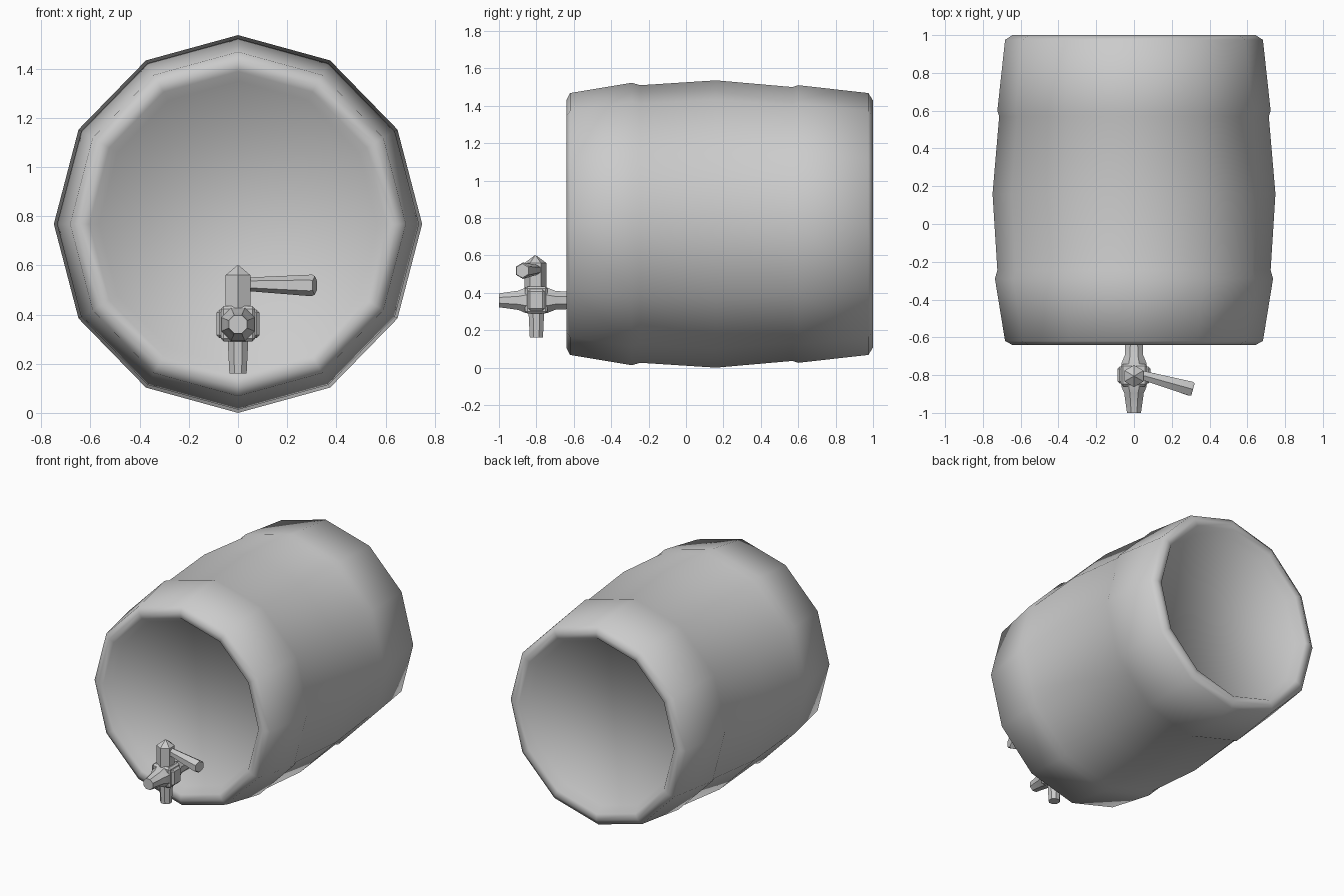
import bpy, math
from mathutils import Vector, Matrix

cube = bpy.data.objects.get("Cube")
if cube:
    bpy.data.objects.remove(cube, do_unlink=True)

grey = bpy.data.materials.new("plain grey")
grey.use_nodes = True
colour = (0.6, 0.6, 0.6, 1)
grey.diffuse_color = colour
grey.node_tree.nodes["Principled BSDF"].inputs["Base Color"].default_value = colour


def lathe(name, start, axis, profile, sides, turn=0.0, squash=1.0, sharp=None):
    """Loft rings of (distance, radius) along an axis and cap both ends."""
    axis = Vector(axis).normalized()
    up = Vector((0, 0, 1)) if abs(axis.z) < 0.9 else Vector((0, -1, 0))
    side = up.cross(axis).normalized()
    up = axis.cross(side)
    verts, faces = [], []
    for dist, radius in profile:
        for i in range(sides):
            a = math.tau * i / sides + turn
            verts.append(Vector(start) + axis * dist
                         + up * radius * math.cos(a)
                         + side * radius * squash * math.sin(a))
    for r in range(len(profile) - 1):
        for i in range(sides):
            j = (i + 1) % sides
            a, b = r * sides, (r + 1) * sides
            faces.append((a + i, b + i, b + j, a + j))
    last = (len(profile) - 1) * sides
    faces.append(tuple(range(sides)))
    faces.append(tuple(last + i for i in reversed(range(sides))))
    mesh = bpy.data.meshes.new(name)
    mesh.from_pydata(verts, [], [tuple(reversed(f)) for f in faces])
    mesh.materials.append(grey)
    obj = bpy.data.objects.new(name, mesh)
    bpy.context.collection.objects.link(obj)
    mesh.shade_smooth()
    if sharp:
        mesh.set_sharp_from_angle(angle=math.radians(sharp))
    return obj


def block(name, centre, size, bevel):
    bpy.ops.mesh.primitive_cube_add(size=1, location=centre)
    obj = bpy.context.object
    obj.name = name
    obj.data.transform(Matrix.Diagonal((*size, 1)))
    obj.data.materials.append(grey)
    mod = obj.modifiers.new("Chamfer", "BEVEL")
    mod.width, mod.segments = bevel, 1
    return obj


# Barrel: stepped end hoops, bulging middle and recessed heads
lathe("barrel", (0, 0, 0.768), (0, 1, 0), [
    (-0.58, 0.58), (-0.635, 0.62), (-0.64, 0.66), (-0.62, 0.70),
    (-0.29, 0.755), (-0.245, 0.742), (0.16, 0.768), (0.57, 0.732),
    (0.60, 0.742), (0.975, 0.70), (1.0, 0.66), (0.995, 0.62), (0.94, 0.58),
], 12, squash=0.975)

# Tap: horizontal pipe through a chunky valve body
lathe("tap_pipe", (0, 0, 0.36), (0, 1, 0), [
    (-1.0, 0.04), (-0.895, 0.056), (-0.86, 0.073), (-0.74, 0.073),
    (-0.695, 0.053), (-0.57, 0.05),
], 8, turn=math.pi / 8, sharp=35)
block("valve_body", (0, -0.8, 0.362), (0.14, 0.12, 0.145), 0.012)
block("valve_side_pads", (0, -0.8, 0.362), (0.175, 0.09, 0.115), 0.012)

# Spout, stem with pointed cap, and flared handle
lathe("spout", (0, -0.8, 0.31), (0, 0, -1), [(0, 0.046), (0.15, 0.038)],
      8, turn=math.pi / 8, sharp=35)
lathe("valve_stem", (0, -0.805, 0.40), (0, 0, 1),
      [(0, 0.058), (0.16, 0.058), (0.20, 0.004)], 6, sharp=35)
lever_start = Vector((0.03, -0.797, 0.523))
lever = Vector((0.312, -0.875, 0.518)) - lever_start
lathe("tap_handle", lever_start, lever,
      [(0, 0.027), (lever.length - 0.012, 0.044), (lever.length, 0.038)],
      6, sharp=35)
